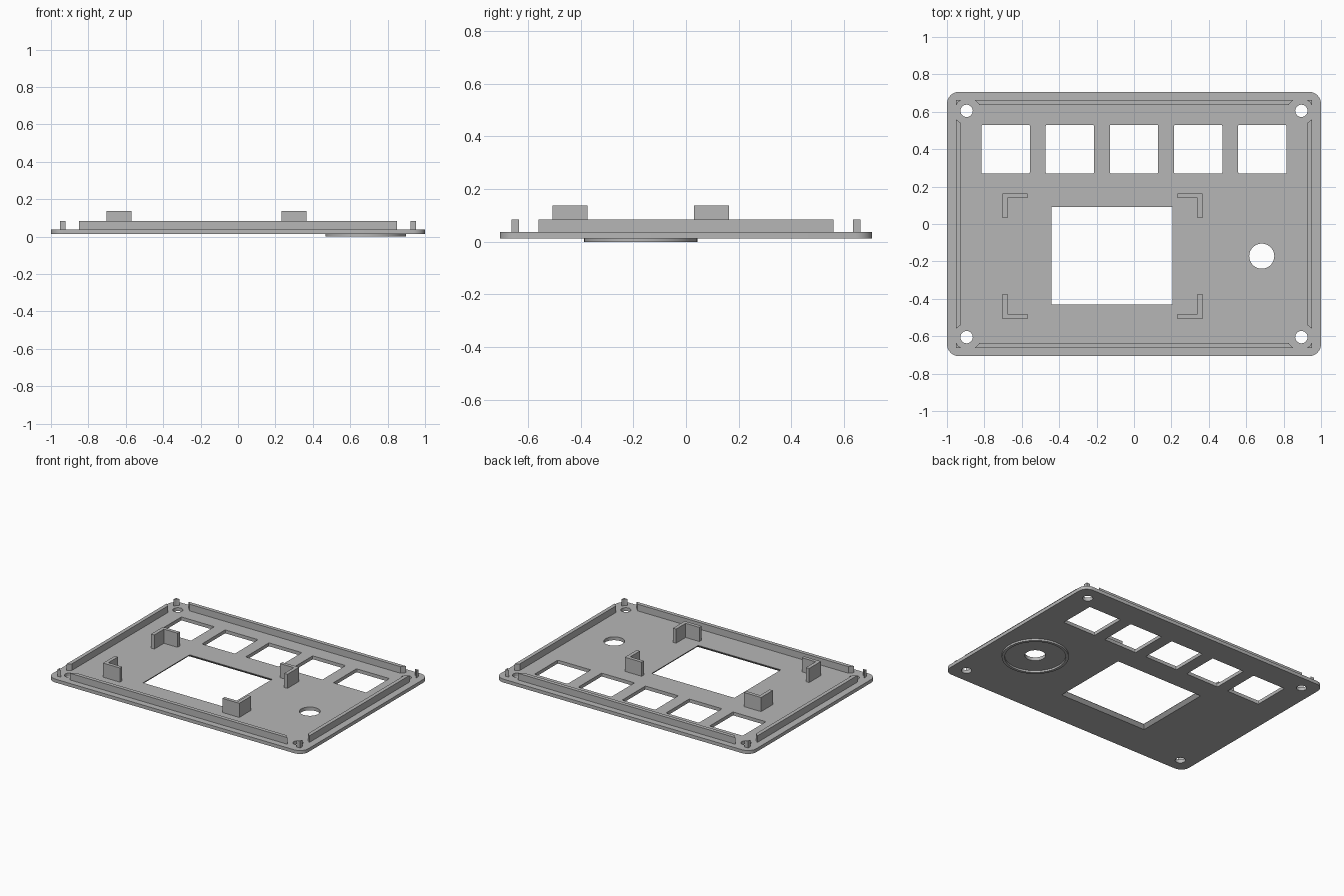
import bpy
import bmesh
from math import cos, sin, pi, radians

cube = bpy.data.objects.get("Cube")
if cube:
    bpy.data.objects.remove(cube, do_unlink=True)

grey = bpy.data.materials.new("panel grey")
grey.use_nodes = True
colour = (0.47, 0.47, 0.47, 1)
grey.diffuse_color = colour
grey.node_tree.nodes["Principled BSDF"].inputs["Base Color"].default_value = colour

PLATE_BOTTOM, PLATE_TOP = 0.013, 0.037
RAIL_TOP, BRACKET_TOP = 0.084, 0.137


def loft(name, sections):
    """Closed solid through (outline, z) sections with equal point counts."""
    bm = bmesh.new()
    rings = [[bm.verts.new((x, y, z)) for x, y in pts] for pts, z in sections]
    bm.faces.new(rings[0])
    bm.faces.new(rings[-1])
    for a, b in zip(rings, rings[1:]):
        for i in range(len(a)):
            j = (i + 1) % len(a)
            bm.faces.new((a[i], a[j], b[j], b[i]))
    bmesh.ops.recalc_face_normals(bm, faces=bm.faces)
    mesh = bpy.data.meshes.new(name)
    bm.to_mesh(mesh)
    bm.free()
    mesh.materials.append(grey)
    obj = bpy.data.objects.new(name, mesh)
    bpy.context.collection.objects.link(obj)
    return obj


def prism(name, pts, z0, z1):
    return loft(name, [(pts, z0), (pts, z1)])


def rect(x0, x1, y0, y1, grow=0):
    x0, x1, y0, y1 = x0 - grow, x1 + grow, y0 - grow, y1 + grow
    return [(x0, y0), (x1, y0), (x1, y1), (x0, y1)]


def circle(x, y, r, n=48):
    return [(x + r * cos(2 * pi * i / n), y + r * sin(2 * pi * i / n)) for i in range(n)]


def rounded_rect(cx, cy, hx, hy, r, steps=8):
    pts = []
    for k, (sx, sy) in enumerate([(1, 1), (-1, 1), (-1, -1), (1, -1)]):
        for i in range(steps + 1):
            a = (k + i / steps) * pi / 2
            pts.append((cx + sx * (hx - r) + r * cos(a), cy + sy * (hy - r) + r * sin(a)))
    return pts


def cut(obj, cutters):
    """Subtract the cutters, keep the result and discard the helpers."""
    for c in cutters:
        c.hide_render = True
        mod = obj.modifiers.new("cut", "BOOLEAN")
        mod.operation = "DIFFERENCE"
        mod.solver = "EXACT"
        mod.object = c
    deps = bpy.context.evaluated_depsgraph_get()
    mesh = bpy.data.meshes.new_from_object(obj.evaluated_get(deps))
    obj.modifiers.clear()
    obj.data = mesh
    for c in cutters:
        bpy.data.objects.remove(c, do_unlink=True)


def smooth(obj):
    bpy.ops.object.select_all(action="DESELECT")
    obj.select_set(True)
    bpy.context.view_layer.objects.active = obj
    bpy.ops.object.shade_smooth_by_angle(angle=radians(30))


CORNERS = [(sx, sy) for sx in (-1, 1) for sy in (-1, 1)]
HOLE_X, HOLE_Y = 0.895, 0.605
DIAL_X, DIAL_Y = 0.683, -0.172

# Cover plate with screw holes, button openings, dial hole and screen window
plate = prism("cover_plate", rounded_rect(0, 0, 1, 0.707, 0.065), PLATE_BOTTOM, PLATE_TOP)
cutters = [prism("screw_cutter", circle(sx * HOLE_X, sy * HOLE_Y, 0.033, 32), -0.1, 0.1)
           for sx, sy in CORNERS]
cutters += [prism("button_cutter", rounded_rect(i * 0.343, 0.4, 0.129, 0.13, 0.006, 3), -0.1, 0.1)
            for i in range(-2, 3)]
cutters.append(prism("dial_cutter", circle(DIAL_X, DIAL_Y, 0.067), -0.1, 0.1))
window = (-0.442, 0.205, -0.43, 0.09)
cutters.append(loft("window_cutter", [(rect(*window, grow=0.032), 0.003),
                                      (rect(*window), 0.035), (rect(*window), 0.1)]))
cut(plate, cutters)
smooth(plate)

# Raised ring around the dial hole on the underside
ring = prism("dial_ring", circle(DIAL_X, DIAL_Y, 0.215, 64), 0, PLATE_BOTTOM)
cut(ring, [prism("ring_cutter", circle(DIAL_X, DIAL_Y, 0.196, 64), -0.1, 0.1)])
smooth(ring)

# Locating rails along the four edges, with slanted ends
RAIL_X, RAIL_Y, WIDTH = 0.951, 0.663, 0.027
for s, side in ((-1, "front"), (1, "back")):
    y0, y1 = s * RAIL_Y, s * (RAIL_Y - WIDTH)
    prism(side + "_rail", [(-0.85, y0), (0.85, y0), (0.826, y1), (-0.826, y1)],
          PLATE_TOP, RAIL_TOP)
for s, side in ((-1, "right"), (1, "left")):
    x0, x1 = s * RAIL_X, s * (RAIL_X - WIDTH)
    prism(side + "_rail", [(x0, -0.56), (x0, 0.56), (x1, 0.538), (x1, -0.538)],
          PLATE_TOP, RAIL_TOP)

# Small corner pins beside the screw holes
for sx, sy in CORNERS:
    shape = [(0, 0), (0.028, 0), (0.011, 0.011), (0, 0.028)]
    prism("corner_pin", [(sx * (RAIL_X - u), sy * (RAIL_Y - v)) for u, v in shape],
          PLATE_TOP, RAIL_TOP)

# Four L-shaped brackets holding the screen
LEG, T = 0.132, 0.025
for cx, dx in ((-0.702, 1), (0.365, -1)):
    for cy, dy in ((-0.507, 1), (0.163, -1)):
        shape = [(0, 0), (LEG, 0), (LEG, T), (T, T), (T, LEG), (0, LEG)]
        prism("screen_bracket", [(cx + dx * u, cy + dy * v) for u, v in shape],
              PLATE_TOP, BRACKET_TOP)
